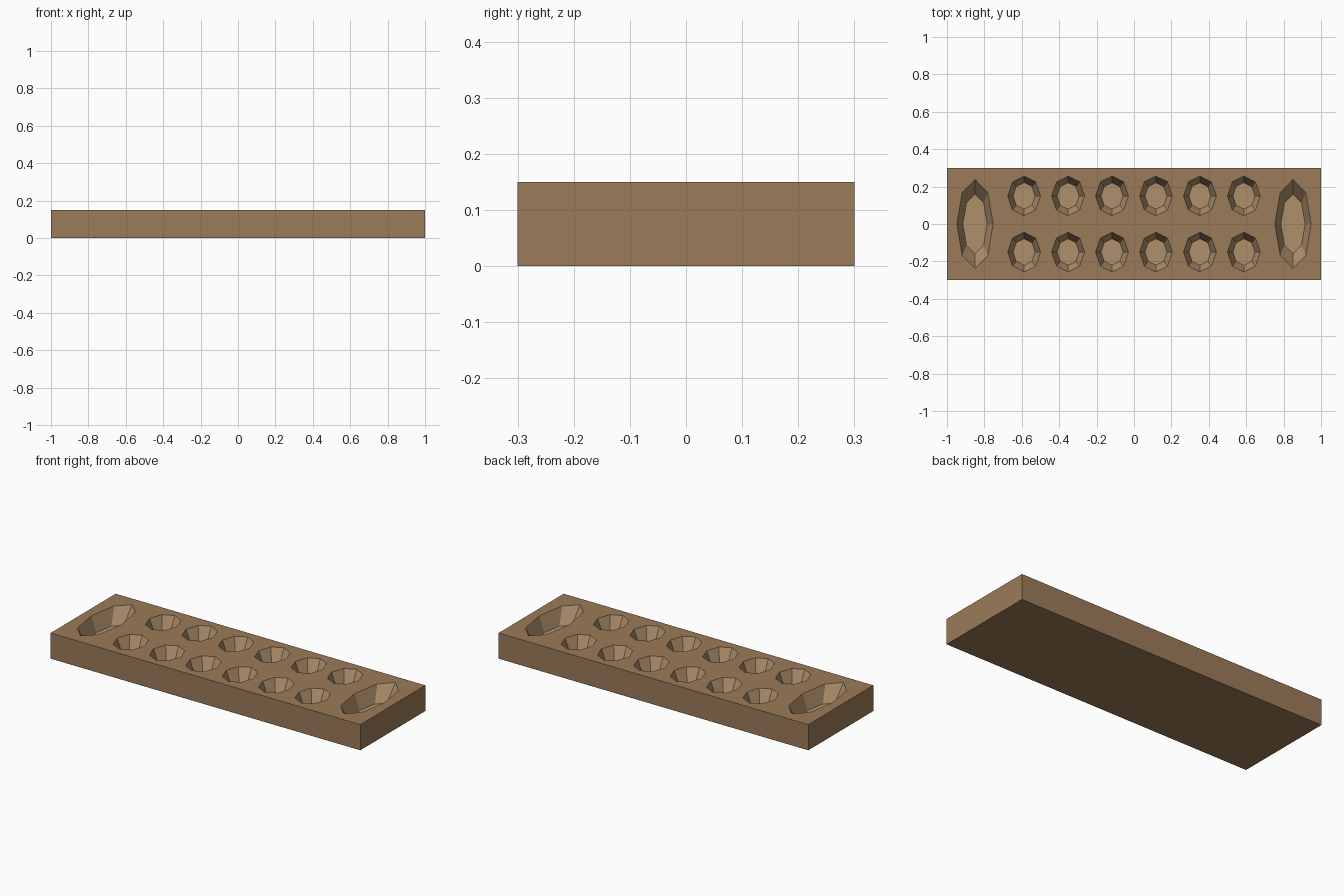
import bpy, bmesh
from math import sin, cos, pi

if "Cube" in bpy.data.objects:
    bpy.data.objects.remove(bpy.data.objects["Cube"])

L, W, H = 2.0, 0.6, 0.15
SIDES = 8


def material(name, rgb):
    m = bpy.data.materials.new(name)
    m.diffuse_color = (*rgb, 1)
    m.use_nodes = True
    m.node_tree.nodes["Principled BSDF"].inputs["Base Color"].default_value = m.diffuse_color
    return m


wood = material("wood", (0.33, 0.20, 0.10))
pit_wood = material("pit_wood", (0.43, 0.28, 0.15))


def add_ring(bm, cx, cy, z, rx, ry):
    return [bm.verts.new((cx + rx * cos(2 * pi * i / SIDES),
                          cy + ry * sin(2 * pi * i / SIDES), z))
            for i in range(SIDES)]


def add_pit(bm, cx, cy, rx, ry, depth):
    """Faceted bowl with a flat floor; returns its rim edges."""
    rim = add_ring(bm, cx, cy, H, rx, ry)
    floor = add_ring(bm, cx, cy, H - depth, rx * 0.67, ry * 0.67)
    edges = []
    for i in range(SIDES):
        j = (i + 1) % SIDES
        bm.faces.new((rim[i], rim[j], floor[j], floor[i])).material_index = 1
        edges.append(bm.edges.get((rim[i], rim[j])))
    bm.faces.new(floor).material_index = 1
    return edges


# Board: a box without its lid
bm = bmesh.new()
corners = [(-1, -1), (1, -1), (1, 1), (-1, 1)]
low = [bm.verts.new((x * L / 2, y * W / 2, 0)) for x, y in corners]
top = [bm.verts.new((x * L / 2, y * W / 2, H)) for x, y in corners]
bm.faces.new(low[::-1])
for i in range(4):
    j = (i + 1) % 4
    bm.faces.new((low[i], low[j], top[j], top[i]))
outline = [bm.edges.get((top[i], top[(i + 1) % 4])) for i in range(4)]

# Two rows of six small pits, and a long store at each end
for row in (-0.15, 0.15):
    for k in range(6):
        outline += add_pit(bm, (k - 2.5) * 0.235, row, 0.088, 0.106, 0.075)
for side in (-1, 1):
    outline += add_pit(bm, side * 0.85, 0, 0.097, 0.238, 0.09)

# Top surface filled around the pit rims
bmesh.ops.triangle_fill(bm, edges=outline, use_beauty=True, normal=(0, 0, 1))
bmesh.ops.recalc_face_normals(bm, faces=bm.faces)

mesh = bpy.data.meshes.new("game_board")
bm.to_mesh(mesh)
bm.free()
mesh.materials.append(wood)
mesh.materials.append(pit_wood)
board = bpy.data.objects.new("game_board", mesh)
bpy.context.collection.objects.link(board)
